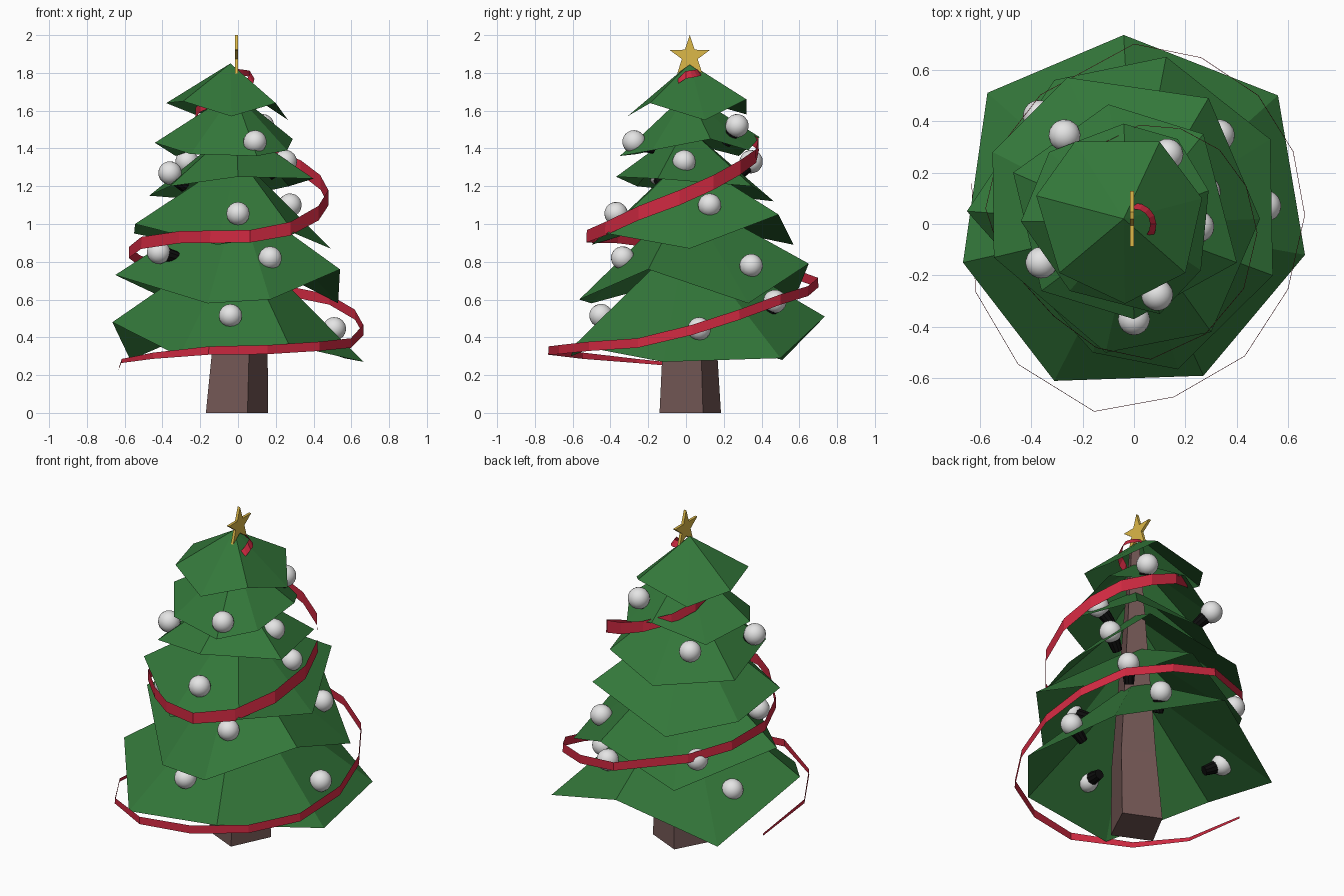
import bpy
import bmesh
from math import sin, cos, pi, radians
from mathutils import Matrix, Vector

cube = bpy.data.objects.get("Cube")
if cube:
    bpy.data.objects.remove(cube, do_unlink=True)


def material(name, rgb, roughness=0.7):
    mat = bpy.data.materials.new(name)
    mat.use_nodes = True
    mat.diffuse_color = (*rgb, 1)
    shader = mat.node_tree.nodes["Principled BSDF"]
    shader.inputs["Base Color"].default_value = (*rgb, 1)
    shader.inputs["Roughness"].default_value = roughness
    return mat


GREEN = material("needle green", (0.033, 0.185, 0.042))
BROWN = material("bark brown", (0.17, 0.095, 0.09))
RED = material("ribbon red", (0.62, 0.022, 0.052))
WHITE = material("bauble white", (0.78, 0.78, 0.78))
BLACK = material("cap black", (0.004, 0.004, 0.004))
GOLD = material("star gold", (0.72, 0.48, 0.065))


def make_object(name, bm, *mats):
    mesh = bpy.data.meshes.new(name)
    bm.to_mesh(mesh)
    bm.free()
    for mat in mats:
        mesh.materials.append(mat)
    obj = bpy.data.objects.new(name, mesh)
    bpy.context.collection.objects.link(obj)
    return obj


def branch_tier(name, apex, rim):
    """Open, uneven cone: a fan of flat faces from the apex to the rim."""
    bm = bmesh.new()
    top = bm.verts.new(apex)
    ring = [bm.verts.new(p) for p in rim]
    for a, b in zip(ring, ring[1:] + ring[:1]):
        bm.faces.new((top, a, b))
    return make_object(name, bm, GREEN)


# Branch tiers, rims listed counterclockwise
branch_tier("branches_bottom", (0, 0, 0.94), [
    (0.27, -0.59, 0.36), (0.665, -0.12, 0.27), (0.56, 0.5, 0.29),
    (-0.04, 0.735, 0.51), (-0.57, 0.51, 0.28), (-0.665, -0.15, 0.48),
    (-0.31, -0.61, 0.3)])
branch_tier("branches_second", (0, 0, 1.15), [
    (0.17, -0.565, 0.6), (0.54, -0.2, 0.76), (0.53, 0.33, 0.58),
    (0.125, 0.65, 0.79), (-0.31, 0.56, 0.57), (-0.65, 0.05, 0.73),
    (-0.16, -0.5, 0.58)])
branch_tier("branches_third", (0, 0, 1.36), [
    (-0.11, -0.5, 0.89), (0.3, -0.42, 0.95), (0.49, 0.02, 0.87),
    (0.29, 0.49, 1.05), (-0.26, 0.57, 0.89), (-0.55, 0.28, 0.95),
    (-0.545, -0.13, 1.0)])
branch_tier("branches_fourth", (-0.01, 0, 1.52), [
    (0, -0.37, 1.25), (0.4, -0.15, 1.24), (0.27, 0.35, 1.2),
    (-0.1, 0.465, 1.12), (-0.47, 0.2, 1.15), (-0.36, -0.26, 1.2)])
branch_tier("branches_fifth", (-0.02, 0.01, 1.7), [
    (0.1, -0.35, 1.36), (0.26, -0.18, 1.39), (0.29, 0.13, 1.45),
    (0.17, 0.33, 1.39), (-0.04, 0.39, 1.46), (-0.33, 0.28, 1.36),
    (-0.44, 0.01, 1.43), (-0.25, -0.26, 1.37)])
branch_tier("branches_top", (-0.04, 0.02, 1.85), [
    (-0.035, -0.31, 1.57), (0.2, -0.19, 1.64), (0.265, 0.1, 1.55),
    (0.1, 0.32, 1.66), (-0.23, 0.32, 1.58), (-0.38, 0.11, 1.64),
    (-0.29, -0.19, 1.65)])

# Four-sided trunk tapering up through the tiers
bm = bmesh.new()
base = [(0.05, -0.14), (0.16, 0.09), (-0.05, 0.185), (-0.17, -0.04)]
rings = [[bm.verts.new((x * s + dx, y * s, z)) for x, y in base]
         for z, s, dx in ((0, 1, 0), (0.42, 0.86, 0.018), (1.78, 0.2, 0))]
for low, high in zip(rings, rings[1:]):
    for i in range(4):
        j = (i + 1) % 4
        bm.faces.new((low[i], low[j], high[j], high[i]))
bm.faces.new(rings[0][::-1])
bm.faces.new(rings[-1])
make_object("trunk", bm, BROWN)

# Spiral ribbon: keys of angle, radius, height and half width
keys = [(166, 0.65, 0.235, 0.006), (203, 0.67, 0.275, 0.011),
        (258, 0.745, 0.33, 0.022), (283, 0.69, 0.335, 0.024),
        (337, 0.65, 0.37, 0.025), (363, 0.665, 0.44, 0.027),
        (406, 0.695, 0.6, 0.027), (450, 0.7, 0.69, 0.025),
        (486, 0.62, 0.76, 0.027), (534, 0.58, 0.85, 0.03),
        (555, 0.53, 0.9, 0.032), (589, 0.475, 0.93, 0.032),
        (637, 0.53, 0.935, 0.033), (663, 0.51, 0.975, 0.036),
        (716, 0.48, 1.14, 0.04), (761, 0.44, 1.3, 0.038),
        (807, 0.385, 1.42, 0.033), (880, 0.24, 1.59, 0.026),
        (990, 0.08, 1.7, 0.02), (1080, 0.075, 1.79, 0.02),
        (1170, 0.07, 1.805, 0.015)]
bm = bmesh.new()
previous = None
for key, following in zip(keys, keys[1:] + keys[-1:]):
    steps = max(1, round((following[0] - key[0]) / 25))
    for i in range(steps):
        a, r, z, half = (p + (q - p) * i / steps for p, q in zip(key, following))
        # The ribbon leans inward more where it curls at the tip
        lean = 0.001 if z < 1.7 else 0.012
        pair = [bm.verts.new((d * cos(radians(a)), d * sin(radians(a)), h))
                for d, h in ((r + lean, z - half), (r - lean, z + half))]
        if previous:
            bm.faces.new((previous[0], pair[0], pair[1], previous[1]))
        previous = pair
make_object("ribbon", bm, RED)


def bauble(name, x, y, z, tilt):
    """Ball resting on the branches with a dark cap pointing inward."""
    outward = Vector((x, y, 0)).normalized() * cos(radians(tilt))
    outward.z = sin(radians(tilt))
    turn = outward.to_track_quat("Z", "Y").to_matrix().to_4x4()
    place = Matrix.Translation((x, y, z)) @ turn
    bm = bmesh.new()
    bmesh.ops.create_uvsphere(bm, u_segments=16, v_segments=12, radius=0.062,
                              matrix=place)
    ball = set(bm.faces)
    bmesh.ops.create_cone(bm, cap_ends=True, segments=10, radius1=0.028,
                          radius2=0.038, depth=0.075,
                          matrix=place @ Matrix.Translation((0, 0, -0.08)))
    for face in bm.faces:
        face.material_index = 0 if face in ball else 1
        face.smooth = face in ball
    return make_object(name, bm, WHITE, BLACK)


# Baubles: position and upward tilt in degrees
spots = [(0, -0.37, 1.055, 25), (0.09, -0.275, 1.435, 18),
         (-0.36, -0.15, 1.27, 42), (-0.42, -0.1, 0.85, 15),
         (-0.04, -0.45, 0.515, 5), (0.17, -0.335, 0.82, 25),
         (0.51, 0.07, 0.445, 35), (0.275, 0.125, 1.1, 40),
         (0.25, -0.01, 1.33, 40), (0.33, 0.345, 0.78, 60),
         (0.2, 0.47, 0.59, 62), (0.13, 0.27, 1.52, 55),
         (-0.27, 0.345, 1.33, 40), (-0.37, 0.42, 0.725, 45),
         (-0.46, 0.21, 0.485, 28)]
for number, spot in enumerate(spots, 1):
    bauble(f"bauble_{number}", *spot)

# Five-pointed star standing on the tip
bm = bmesh.new()
outline = []
for i in range(10):
    r = 0.113 if i % 2 == 0 else 0.044
    a = pi / 2 + i * pi / 5
    outline.append(bm.verts.new((-0.016, 0.02 + r * cos(a), 1.887 + r * sin(a))))
face = bm.faces.new(outline)
extruded = bmesh.ops.extrude_face_region(bm, geom=[face])
moved = [v for v in extruded["geom"] if isinstance(v, bmesh.types.BMVert)]
bmesh.ops.translate(bm, verts=moved, vec=(0.016, 0, 0))
bmesh.ops.recalc_face_normals(bm, faces=bm.faces)
make_object("star", bm, GOLD)
